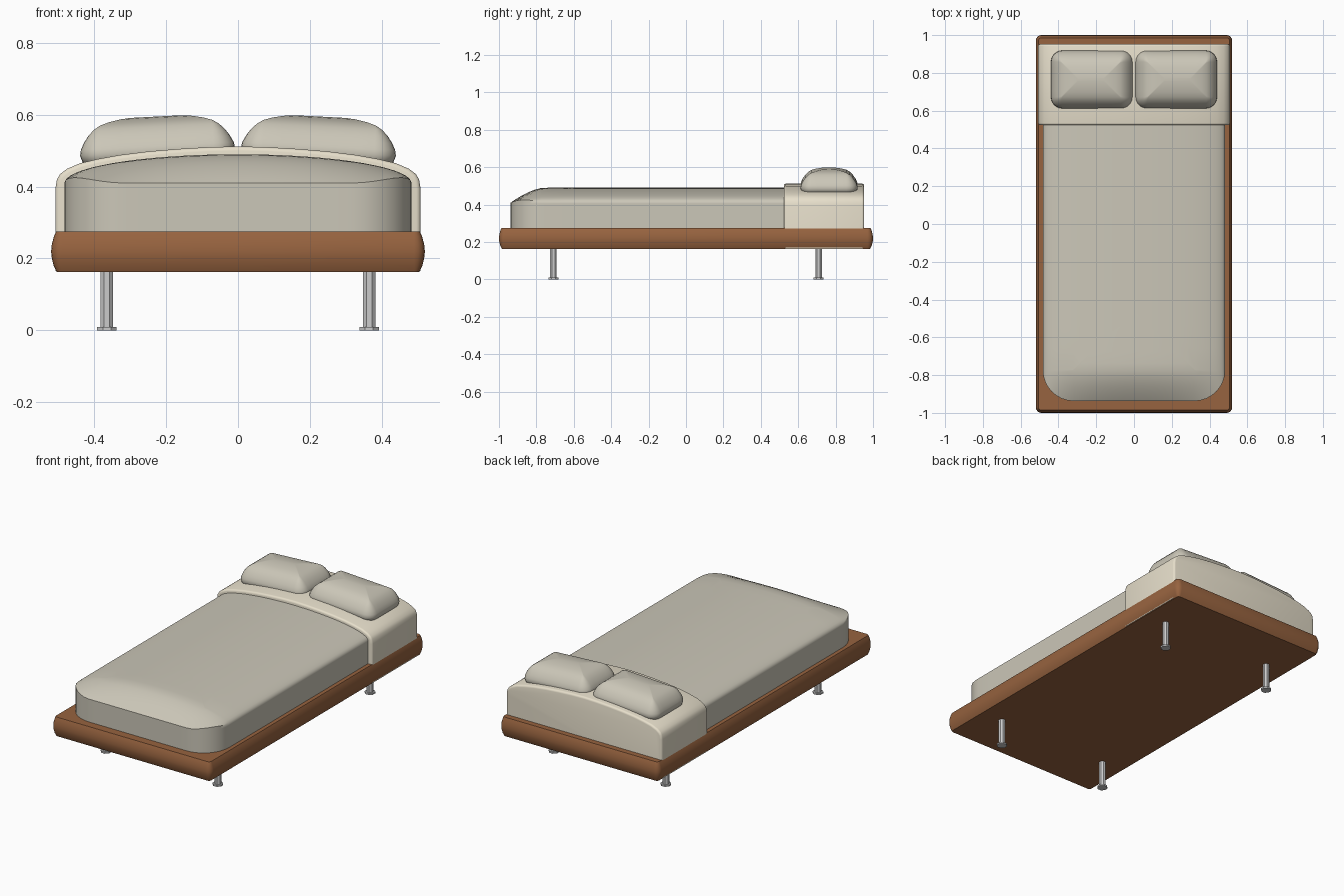
import bpy, bmesh
from math import sin, cos, pi, radians, sqrt
from mathutils import Matrix

if "Cube" in bpy.data.objects:
    bpy.data.objects.remove(bpy.data.objects["Cube"])


def material(name, rgb):
    m = bpy.data.materials.new(name)
    m.diffuse_color = (*rgb, 1)
    m.use_nodes = True
    m.node_tree.nodes["Principled BSDF"].inputs["Base Color"].default_value = m.diffuse_color
    return m


WOOD = material("wood", (0.31, 0.125, 0.05))
LINEN = material("linen", (0.60, 0.57, 0.48))
CREAM = material("cream", (0.80, 0.74, 0.60))


def finish(bm, name, mat=None, angle=40):
    bmesh.ops.recalc_face_normals(bm, faces=bm.faces)
    me = bpy.data.meshes.new(name)
    bm.to_mesh(me)
    bm.free()
    ob = bpy.data.objects.new(name, me)
    bpy.context.collection.objects.link(ob)
    if mat:
        me.materials.append(mat)
    bpy.ops.object.select_all(action='DESELECT')
    ob.select_set(True)
    bpy.context.view_layer.objects.active = ob
    bpy.ops.object.shade_smooth_by_angle(angle=radians(angle))
    return ob


def outline(hx, hy, rx, ry, seg, div):
    """Rounded rectangle with seg steps per corner and div steps per side."""
    corners = []
    for i, (sx, sy) in enumerate([(1, 1), (-1, 1), (-1, -1), (1, -1)]):
        r = rx if sy > 0 else ry
        corners.append([(sx * (hx - r) + r * cos(i * pi / 2 + k * pi / 2 / seg),
                         sy * (hy - r) + r * sin(i * pi / 2 + k * pi / 2 / seg))
                        for k in range(seg + 1)])
    pts = []
    for i, c in enumerate(corners):
        pts += c
        a, b = c[-1], corners[(i + 1) % 4][0]
        pts += [(a[0] + (b[0] - a[0]) * t / div, a[1] + (b[1] - a[1]) * t / div)
                for t in range(1, div)]
    return pts


def loft(hx, hy, back_r, front_r, rings, seg=6, div=1):
    """Stack of inset outlines; each ring is (inset, height or function of x, y)."""
    bm = bmesh.new()
    loops = []
    for inset, z in rings:
        pts = outline(hx - inset, hy - inset, max(back_r - inset, 0.004),
                      max(front_r - inset, 0.004), seg, div)
        loops.append([bm.verts.new((x, y, z(x, y) if callable(z) else z)) for x, y in pts])
    for a, b in zip(loops, loops[1:]):
        for i in range(len(a)):
            j = (i + 1) % len(a)
            bm.faces.new((a[i], a[j], b[j], b[i]))
    bm.faces.new(loops[0])
    bm.faces.new(loops[-1])
    return bm


# wooden platform with bulging sides
finish(loft(0.52, 1.0, 0.03, 0.03,
            [(0.016, 0.162), (0.007, 0.18), (0.001, 0.205), (0, 0.22),
             (0.002, 0.24), (0.008, 0.262), (0.014, 0.275)], seg=4), "bed_frame", WOOD)


# mattress: crowned across the width, sloping down at the foot
def crown(x, y):
    across = sqrt(max(0, 1 - (x / 0.483) ** 2))
    u = min(1, max(0, (y + 0.9375) / 0.18))
    return 0.41 + 0.08 * across * (1 - (1 - u) ** 1.6)


insets = [0, 0.005, 0.015, 0.03, 0.05, 0.075, 0.1, 0.13, 0.16, 0.2, 0.26, 0.33, 0.4, 0.46]
mattress = loft(0.483, 0.9375, 0.02, 0.165,
                [(0, 0.2), (0, 0.405)] + [(i, crown) for i in insets], seg=8, div=14)
finish(mattress, "mattress", LINEN)

# folded sheet arching over the head end
half = [(0.508, 0.165), (0.508, 0.395), (0.504, 0.42), (0.495, 0.435), (0.475, 0.45),
        (0.44, 0.465), (0.39, 0.477), (0.33, 0.488), (0.25, 0.498), (0.166, 0.505),
        (0.08, 0.51)]
profile = half + [(0, 0.512)] + [(-x, z) for x, z in reversed(half)]
bm = bmesh.new()
face = bm.faces.new([bm.verts.new((x, 0.523, z)) for x, z in profile])
ext = bmesh.ops.extrude_face_region(bm, geom=[face])
bmesh.ops.translate(bm, vec=(0, 0.43, 0),
                    verts=[v for v in ext["geom"] if isinstance(v, bmesh.types.BMVert)])
rims = [e for e in bm.edges
        if abs(e.verts[0].co.y - e.verts[1].co.y) < 1e-5
        and max(v.co.z for v in e.verts) > 0.2]
bmesh.ops.bevel(bm, geom=rims, offset=0.012, segments=3, profile=0.5, affect='EDGES')
finish(bm, "folded_sheet", CREAM)

# pillows, each tilted down toward the bed side
dome = [(0.04, -0.034), (0.02, -0.032), (0.006, -0.022), (0, -0.004), (0.003, 0.012),
        (0.012, 0.03), (0.025, 0.049), (0.042, 0.066), (0.06, 0.077), (0.085, 0.085),
        (0.115, 0.091), (0.145, 0.094)]
for side, label in ((-1, "left"), (1, "right")):
    bm = loft(0.216, 0.153, 0.06, 0.06, dome, seg=6, div=6)
    bmesh.ops.transform(bm, verts=bm.verts, matrix=Matrix.Translation((side * 0.224, 0.765, 0.501))
                        @ Matrix.Rotation(side * radians(3), 4, 'Y'))
    finish(bm, label + "_pillow", LINEN, 60)

# legs with foot discs
for sx in (-1, 1):
    for sy in (-1, 1):
        bm = bmesh.new()
        for r, z0, z1 in ((0.019, 0.006, 0.17), (0.029, 0, 0.009)):
            bmesh.ops.create_cone(bm, cap_ends=True, segments=8, radius1=r, radius2=r, depth=z1 - z0,
                                  matrix=Matrix.Translation((sx * 0.365, sy * 0.709, (z0 + z1) / 2))
                                  @ Matrix.Rotation(pi / 8, 4, 'Z'))
        finish(bm, ("front" if sy < 0 else "back") + ("_left" if sx < 0 else "_right") + "_leg",
               angle=30)
